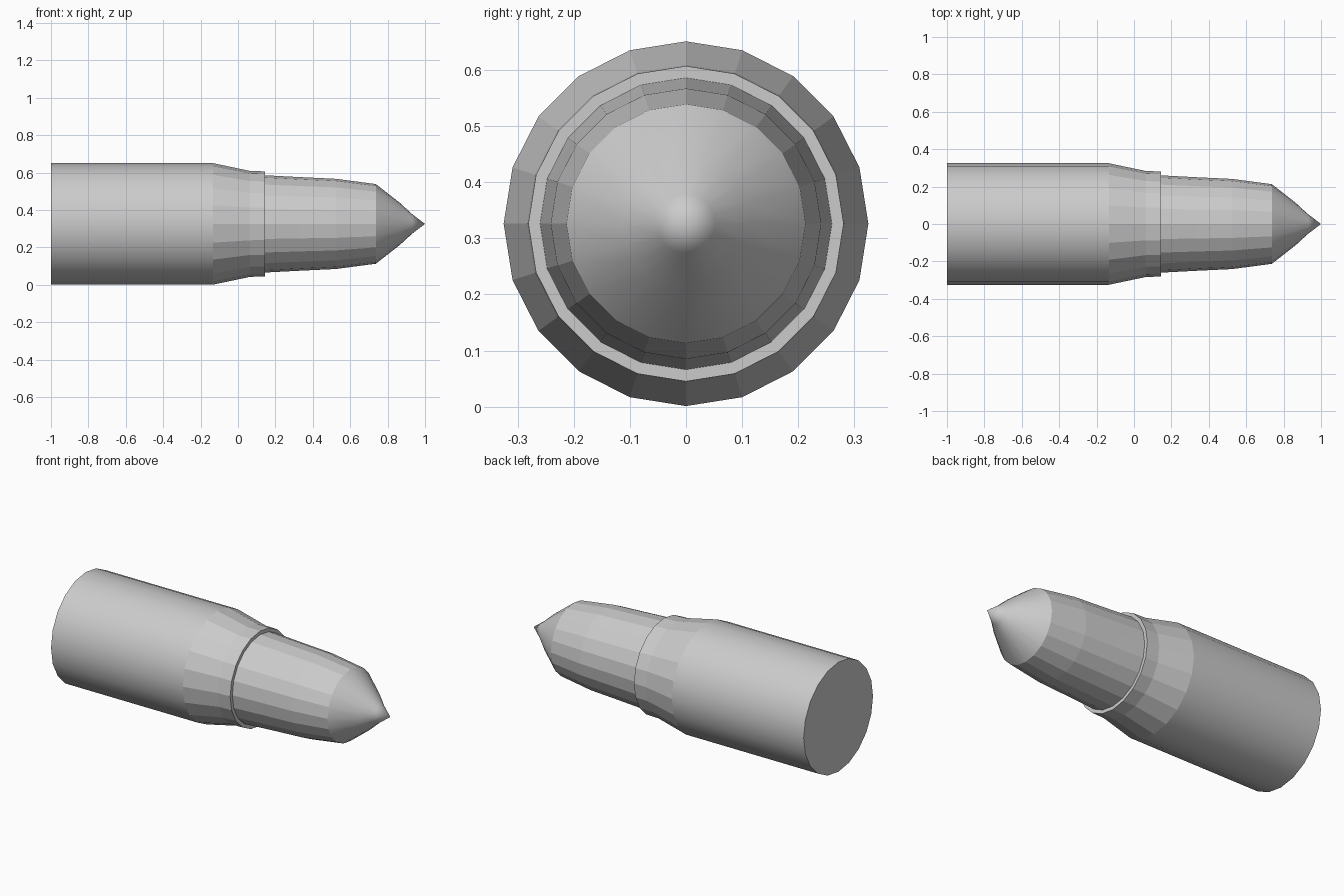
import bpy, bmesh
from math import cos, sin, pi

if "Cube" in bpy.data.objects:
    bpy.data.objects.remove(bpy.data.objects["Cube"])

SIDES = 20
CENTRE_Z = 0.326


def lathe(name, profile, smooth_spans, cap_start=False):
    """Revolve (x, radius) points round the long axis; spans listed are smooth."""
    bm = bmesh.new()
    rings = []
    for x, r in profile:
        n = SIDES if r > 0 else 1
        rings.append([bm.verts.new((x, r * cos(2 * pi * i / SIDES),
                                    CENTRE_Z + r * sin(2 * pi * i / SIDES)))
                      for i in range(n)])
    for s, (a, b) in enumerate(zip(rings, rings[1:])):
        for i in range(SIDES):
            j = (i + 1) % SIDES
            quad = [a[i], a[j], b[j], b[i]] if len(b) > 1 else [a[i], a[j], b[0]]
            bm.faces.new(quad).smooth = s in smooth_spans
    if cap_start:
        bm.faces.new(rings[0][::-1])
    bm.normal_update()
    mesh = bpy.data.meshes.new(name)
    bm.to_mesh(mesh)
    bm.free()
    obj = bpy.data.objects.new(name, mesh)
    bpy.context.collection.objects.link(obj)
    return obj


# Smooth cylinder body, flat-faceted shoulder and neck, open lip
lathe("casing", [(-1, 0.325), (-0.135, 0.325), (0.065, 0.283),
                 (0.145, 0.281), (0.145, 0.26)], {0}, cap_start=True)

# Flat-faceted taper ending in a smooth pointed nose
lathe("pointed_head", [(0.145, 0.26), (0.335, 0.25), (0.525, 0.241),
                       (0.737, 0.213), (0.865, 0.113), (0.93, 0.053),
                       (1.0, 0)], {3, 4, 5})
